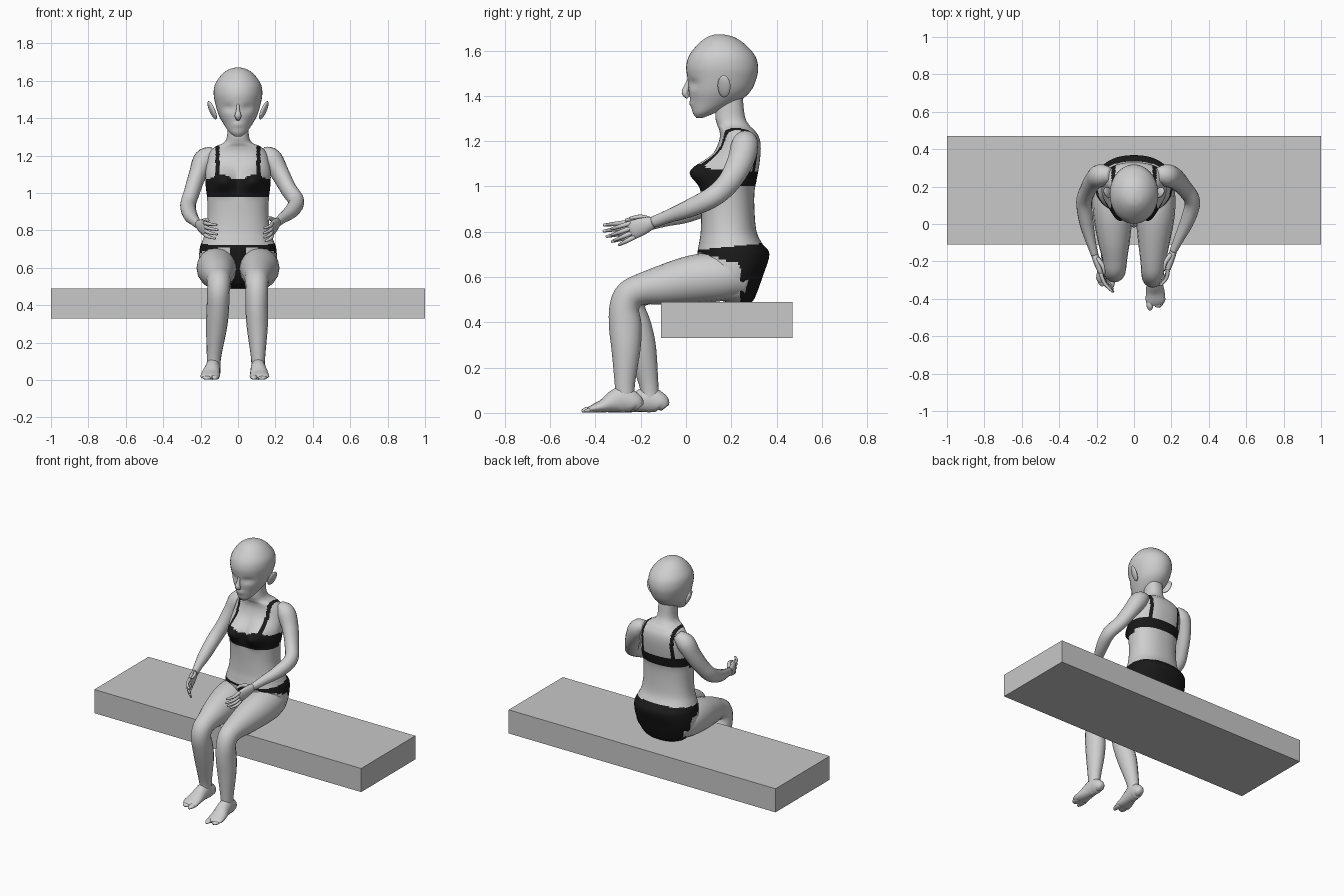
import bpy, bmesh, math
from mathutils import Vector


def material(name, r, g, b):
    m = bpy.data.materials.new(name)
    m.diffuse_color = (r, g, b, 1)
    return m


SKIN = material("light grey skin", 0.62, 0.62, 0.62)
BLACK = material("black fabric", 0.01, 0.01, 0.01)
STONE = material("grey bench", 0.58, 0.58, 0.58)


def smooth(keys, n):
    """Catmull-Rom through tuples of numbers."""
    k = [keys[0]] + list(keys) + [keys[-1]]
    out = []
    for i in range(1, len(k) - 2):
        for j in range(n):
            t = j / n
            out.append([0.5 * (2 * b + (c - a) * t + (2 * a - 5 * b + 4 * c - d) * t * t
                               + (3 * b - a - 3 * c + d) * t ** 3)
                        for a, b, c, d in zip(k[i - 1], k[i], k[i + 1], k[i + 2])])
    return out + [list(keys[-1])]


def loft(name, rings, mats, rule=None):
    """Skin closed rings of points, cap both ends, colour faces by rule."""
    bm = bmesh.new()
    vs = [[bm.verts.new(p) for p in r] for r in rings]
    n = len(vs[0])
    for a, b in zip(vs, vs[1:]):
        for i in range(n):
            j = (i + 1) % n
            bm.faces.new((a[i], a[j], b[j], b[i]))
    bm.faces.new(vs[0])
    bm.faces.new(vs[-1])
    bmesh.ops.recalc_face_normals(bm, faces=bm.faces)
    for f in bm.faces:
        f.smooth = True
        if rule:
            f.material_index = rule(f.calc_center_median())
    me = bpy.data.meshes.new(name)
    bm.to_mesh(me)
    bm.free()
    for m in mats:
        me.materials.append(m)
    ob = bpy.data.objects.new(name, me)
    bpy.context.collection.objects.link(ob)
    return ob


def tube(name, keys, n=5, seg=16):
    """Limb through (x, y, z, radius across, radius other way)."""
    pts = smooth(keys, n)
    rings = []
    for i, p in enumerate(pts):
        c = Vector(p[:3])
        t = (Vector(pts[min(i + 1, len(pts) - 1)][:3]) - Vector(pts[max(i - 1, 0)][:3])).normalized()
        u = (Vector((1, 0, 0)) - t * t.x).normalized()
        v = t.cross(u)
        rings.append([c + u * p[3] * math.cos(a) + v * p[4] * math.sin(a)
                      for a in (2 * math.pi * k / seg for k in range(seg))])
    return loft(name, rings, [SKIN])


def stack(name, keys, n, seg, mats, power, warp, rule=None):
    """Horizontal rings from (z, half width, front y, back y)."""
    rings = []
    for z, w, f, b in smooth(keys, n):
        ring = []
        for k in range(seg):
            a = 2 * math.pi * k / seg
            c, s = math.cos(a), math.sin(a)
            x = w * math.copysign(abs(c) ** power, c)
            y = (f + b) / 2 + (b - f) / 2 * math.copysign(abs(s) ** power, s)
            ring.append((x, y + (warp(x, z) if s < 0 else 0), z))
        rings.append(ring)
    return loft(name, rings, mats, rule)


def bump(x, z, cx, cz, rx, rz):
    return math.exp(-((abs(x) - cx) / rx) ** 2 - ((z - cz) / rz) ** 2)


# Bench
bpy.ops.mesh.primitive_cube_add(size=1, location=(0, 0.18, 0.41))
bench = bpy.context.object
bench.name = "bench"
bench.scale = (2, 0.58, 0.16)
bench.data.materials.append(STONE)


# Torso with underwear
def underwear(c):
    x, y, z = abs(c.x), c.y, c.z
    if z < 0.72 + 0.1 * (y - 0.05):
        return int(y > 0.24 or z > 0.71 - 0.29 * (y - 0.05) or x < 0.04)
    if y < 0.2:
        low, top = 0.98, 1.07 + 0.03 * math.exp(-((x - 0.09) / 0.05) ** 2)
    else:
        low, top = 1.005, 1.07
    strap = abs(x - 0.11) < 0.011 and 1.05 < z < 1.27
    return int(low < z < top or strap)


stack("torso", [
    (0.488, 0.10, 0.18, 0.29), (0.515, 0.16, 0.12, 0.307), (0.60, 0.205, 0.07, 0.338),
    (0.70, 0.205, 0.052, 0.368), (0.75, 0.188, 0.058, 0.335), (0.80, 0.172, 0.065, 0.312),
    (0.88, 0.163, 0.067, 0.303), (0.97, 0.165, 0.065, 0.302), (1.03, 0.172, 0.072, 0.312),
    (1.09, 0.175, 0.09, 0.323), (1.16, 0.168, 0.13, 0.33), (1.21, 0.155, 0.148, 0.325),
    (1.245, 0.125, 0.148, 0.305), (1.27, 0.075, 0.138, 0.28), (1.31, 0.058, 0.13, 0.26),
    (1.40, 0.056, 0.135, 0.25)], 8, 112, [SKIN, BLACK], 0.88,
    lambda x, z: -0.072 * bump(x, z, 0.08, 1.065, 0.06, 0.055), underwear)

# Head with eye sockets, lips and chin
stack("head", [
    (1.303, 0.018, 0.045, 0.075), (1.325, 0.047, 0.03, 0.13), (1.37, 0.078, 0.022, 0.225),
    (1.42, 0.105, 0.012, 0.285), (1.48, 0.122, 0.006, 0.312), (1.53, 0.13, 0.001, 0.318),
    (1.58, 0.123, 0.015, 0.303), (1.63, 0.09, 0.055, 0.258), (1.66, 0.05, 0.095, 0.21),
    (1.671, 0.01, 0.13, 0.165)], 5, 40, [SKIN], 1.0,
    lambda x, z: 0.014 * bump(x, z, 0.05, 1.455, 0.03, 0.02)
    - 0.008 * bump(x, z, 0, 1.365, 0.03, 0.014))
tube("nose", [(0, 0.018, 1.475, 0.008, 0.01), (0, 0.004, 1.44, 0.010, 0.013),
              (0, -0.004, 1.412, 0.018, 0.015), (0, 0.01, 1.392, 0.010, 0.008)], 4, 12)
for s in (-1, 1):
    bpy.ops.mesh.primitive_uv_sphere_add(segments=16, ring_count=10, radius=1,
                                         location=(s * 0.138, 0.168, 1.442))
    ear = bpy.context.object
    ear.name = "ear"
    ear.scale = (0.013, 0.03, 0.053)
    ear.rotation_euler = (-0.15, s * 0.38, s * -0.35)
    ear.data.materials.append(SKIN)
    bpy.ops.object.shade_smooth()

# Legs: one shin forward, the other tucked back
HIP = [(0.10, 0.26, 0.585, 0.08, 0.08), (0.115, 0.17, 0.60, 0.103, 0.105),
       (0.113, 0.05, 0.592, 0.105, 0.108), (0.107, -0.09, 0.567, 0.086, 0.09)]
tube("left_leg", HIP + [
    (0.102, -0.20, 0.545, 0.068, 0.069), (0.10, -0.252, 0.515, 0.062, 0.067),
    (0.10, -0.273, 0.46, 0.06, 0.066), (0.10, -0.268, 0.38, 0.06, 0.072),
    (0.103, -0.265, 0.28, 0.056, 0.064), (0.107, -0.27, 0.13, 0.039, 0.045),
    (0.107, -0.268, 0.06, 0.035, 0.042)])
tube("right_leg", [(-x, y, z, a, b) for x, y, z, a, b in HIP] + [
    (-0.103, -0.18, 0.545, 0.068, 0.069), (-0.103, -0.232, 0.515, 0.062, 0.067),
    (-0.105, -0.246, 0.46, 0.06, 0.066), (-0.108, -0.222, 0.38, 0.06, 0.07),
    (-0.115, -0.195, 0.28, 0.056, 0.064), (-0.128, -0.165, 0.13, 0.039, 0.043),
    (-0.13, -0.158, 0.06, 0.035, 0.04)])


# Feet: distance from heel, half width, height
def foot(name, heel, turn, s):
    def at(d, off, w, h):
        return (heel[0] + s * off * math.cos(turn) + d * math.sin(turn),
                heel[1] - d * math.cos(turn), h / 2 + 0.001, w, h / 2)
    tube(name, [at(*k) for k in (
        (0, 0, 0.022, 0.045), (0.02, 0, 0.036, 0.085), (0.07, 0, 0.04, 0.115),
        (0.11, 0, 0.043, 0.10), (0.16, 0.003, 0.05, 0.06), (0.205, 0.003, 0.052, 0.036),
        (0.225, 0.005, 0.042, 0.022))])
    tube(name + "_big_toe", [at(*k) for k in (
        (0.19, -0.028, 0.018, 0.03), (0.235, -0.028, 0.018, 0.025), (0.255, -0.026, 0.007, 0.012))], 4, 10)
    tube(name + "_small_toes", [at(*k) for k in (
        (0.19, 0.018, 0.026, 0.03), (0.222, 0.016, 0.027, 0.022), (0.24, 0.012, 0.012, 0.012))], 4, 10)


foot("left_foot", (0.106, -0.205), 0.03, 1)
foot("right_foot", (-0.127, -0.092), -0.1, -1)

# Arms
tube("left_arm", [
    (0.125, 0.262, 1.215, 0.035, 0.04), (0.175, 0.26, 1.185, 0.058, 0.06),
    (0.222, 0.24, 1.11, 0.05, 0.058), (0.27, 0.19, 1.02, 0.043, 0.05),
    (0.312, 0.12, 0.955, 0.042, 0.046), (0.287, 0.02, 0.905, 0.038, 0.04),
    (0.24, -0.08, 0.867, 0.027, 0.029), (0.21, -0.145, 0.842, 0.02, 0.025)])
tube("right_arm", [
    (-0.125, 0.262, 1.215, 0.035, 0.04), (-0.178, 0.26, 1.18, 0.058, 0.06),
    (-0.215, 0.235, 1.10, 0.048, 0.056), (-0.245, 0.185, 1.01, 0.043, 0.05),
    (-0.267, 0.12, 0.935, 0.042, 0.046), (-0.255, 0.01, 0.882, 0.038, 0.04),
    (-0.232, -0.09, 0.852, 0.027, 0.029), (-0.21, -0.165, 0.83, 0.02, 0.025)])


# Hands: palm, four curled fingers and a thumb
def hand(name, wrist, knuckle, tip):
    w, k, t = Vector(wrist), Vector(knuckle), Vector(tip)
    tube(name + "_palm", [(*w, 0.019, 0.024), (*w.lerp(k, 0.5), 0.02, 0.038),
                          (*k, 0.015, 0.042), (*k.lerp(t, 0.12), 0.009, 0.034)], 4, 14)
    inward = math.copysign(1, -w.x)
    for i, length in enumerate((0.92, 1.0, 0.95, 0.8)):
        off = Vector((0, -0.006 * (1.5 - i), 0.02 * (1.5 - i)))
        a, b = k + off, k + off * 1.25 + (t - k) * length
        mid = a.lerp(b, 0.55) - Vector((inward * 0.014, 0, 0))
        tube(name + "_finger", [(*a, 0.011, 0.011), (*mid, 0.0095, 0.0095),
                                (*b, 0.006, 0.006)], 4, 8)
    base = w.lerp(k, 0.25) + Vector((inward * 0.008, 0, 0.018))
    tube(name + "_thumb", [(*base, 0.014, 0.014),
                           (*(base + Vector((inward * 0.028, -0.04, 0.012))), 0.011, 0.011),
                           (*(base + Vector((inward * 0.036, -0.085, 0.006))), 0.006, 0.006)], 4, 8)


hand("left_hand", (0.212, -0.14, 0.844), (0.182, -0.235, 0.808), (0.137, -0.325, 0.772))
hand("right_hand", (-0.212, -0.16, 0.832), (-0.178, -0.255, 0.81), (-0.108, -0.36, 0.79))
